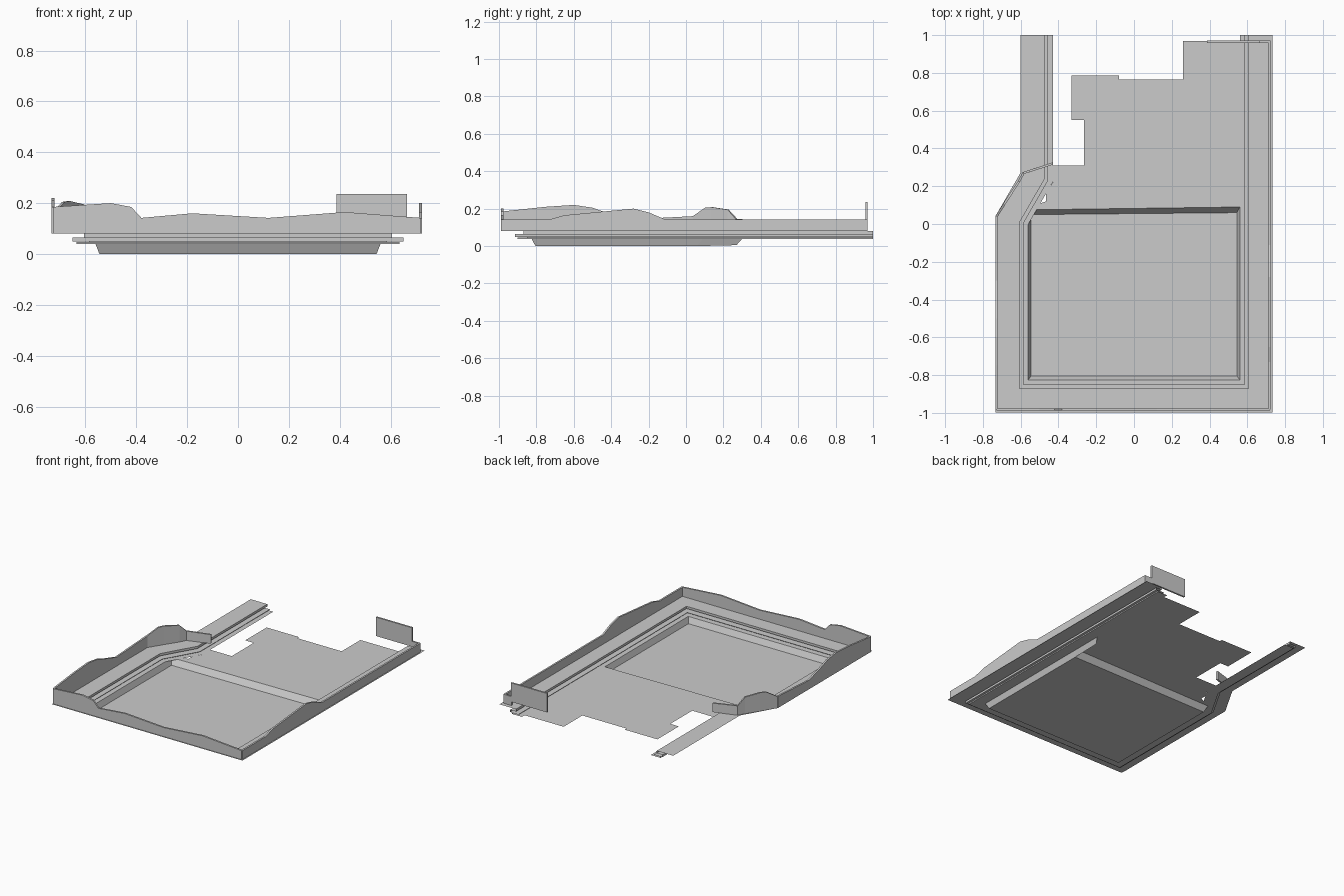
import bpy
from mathutils import Vector


def make(name, verts, faces, thickness=0):
    me = bpy.data.meshes.new(name)
    me.from_pydata(verts, [], faces)
    me.update()
    ob = bpy.data.objects.new(name, me)
    bpy.context.collection.objects.link(ob)
    if thickness:
        m = ob.modifiers.new("thickness", 'SOLIDIFY')
        m.thickness = thickness
        m.offset = 0
    return ob


def offset_path(path, d):
    """Mitred offset of an open 2D path, positive to its left."""
    pts = [Vector(p) for p in path]
    dirs = [(b - a).normalized() for a, b in zip(pts, pts[1:])]
    normals = [Vector((-v.y, v.x)) for v in dirs]
    out = []
    for i, p in enumerate(pts):
        a = normals[max(i - 1, 0)]
        b = normals[min(i, len(normals) - 1)]
        out.append(p + (a + b) * (d / (1 + a.dot(b))))
    return out


def sweep(name, path, profile):
    n = len(path)
    verts = [(p.x, p.y, z) for d, z in profile for p in offset_path(path, d)]
    faces = [(r * n + i, r * n + i + 1, (r + 1) * n + i + 1, (r + 1) * n + i)
             for r in range(len(profile) - 1) for i in range(n - 1)]
    return make(name, verts, faces)


def wall(name, pts, base=0.08, thickness=0.012):
    n = len(pts)
    verts = [(x, y, base) for x, y, z in pts] + list(pts)
    faces = [(i, i + 1, n + i + 1, n + i) for i in range(n - 1)]
    return make(name, verts, faces, thickness)


# Outer ledge and undercut steps, swept around three sides
rim = [(-0.475, 1), (-0.475, 0.235), (-0.605, 0.01), (-0.605, -0.87),
       (0.605, -0.87), (0.605, 1)]
sweep("ledge_and_steps", rim,
      [(-0.127, 0.08), (0, 0.08), (0, 0.064), (-0.045, 0.064),
       (-0.045, 0.049), (0.02, 0.049), (0.02, 0.047), (-0.03, 0.047),
       (-0.03, 0.039), (0.045, 0.039)])

# Sunken basin with sloped sides
top = [(-0.56, -0.825), (0.56, -0.825), (0.56, 0.09), (-0.56, 0.075)]
low = [(-0.545, -0.805), (0.545, -0.805), (0.545, 0.06), (-0.545, 0.05)]
make("sunken_basin",
     [(x, y, 0.039) for x, y in top] + [(x, y, 0) for x, y in low],
     [(4, 5, 6, 7)] + [(i, (i + 1) % 4, 4 + (i + 1) % 4, 4 + i)
                       for i in range(4)])

# Basin side slope that runs on below the upper floor
make("basin_side_extension",
     [(0.56, 0.09, 0.039), (0.56, 0.3, 0.039), (0.545, 0.27, 0.005),
      (0.545, 0.06, 0)], [(0, 1, 2, 3)])

# Upper floor with stepped outline
floor = [(-0.56, 0.075), (0.56, 0.09), (0.56, 0.97), (0.26, 0.97),
         (0.26, 0.765), (-0.08, 0.765), (-0.08, 0.785), (-0.33, 0.785),
         (-0.33, 0.55), (-0.265, 0.55), (-0.265, 0.31), (-0.43, 0.31),
         (-0.43, 0.22), (-0.465, 0.165), (-0.465, 0.12), (-0.55, 0.09)]
make("upper_floor", [(x, y, 0.039) for x, y in floor],
     [tuple(range(len(floor)))])

# Perimeter walls with wavy tops
wall("front_wall", [(x, -0.982, z) for x, z in
     [(-0.728, 0.185), (-0.5, 0.2), (-0.42, 0.185), (-0.38, 0.142),
      (-0.18, 0.16), (0.12, 0.142), (0.42, 0.165), (0.72, 0.142)]])
wall("left_wall", [(-0.728, y, z) for y, z in
     [(-0.982, 0.185), (-0.75, 0.21), (-0.6, 0.22), (-0.5, 0.205),
      (-0.43, 0.18), (-0.3, 0.142), (0.04, 0.16)]])
wall("right_wall", [(0.717, y, z) for y, z in
     [(-0.982, 0.142), (-0.73, 0.142), (-0.65, 0.165), (-0.28, 0.2),
      (-0.2, 0.18), (-0.11, 0.142), (0.965, 0.142)]])
wall("angled_wall", [(-0.728, 0.04, 0.16), (-0.687, 0.105, 0.205),
                     (-0.665, 0.14, 0.208), (-0.609, 0.225, 0.195),
                     (-0.585, 0.27, 0.145), (-0.43, 0.32, 0.142)])
wall("back_corner_wall", [(0.66, 0.965, 0.142), (0.722, 0.965, 0.142)])

# Upright panel at the back corner
wall("upright_panel", [(0.387, 0.965, 0.236), (0.665, 0.965, 0.236)],
     base=0.105)
